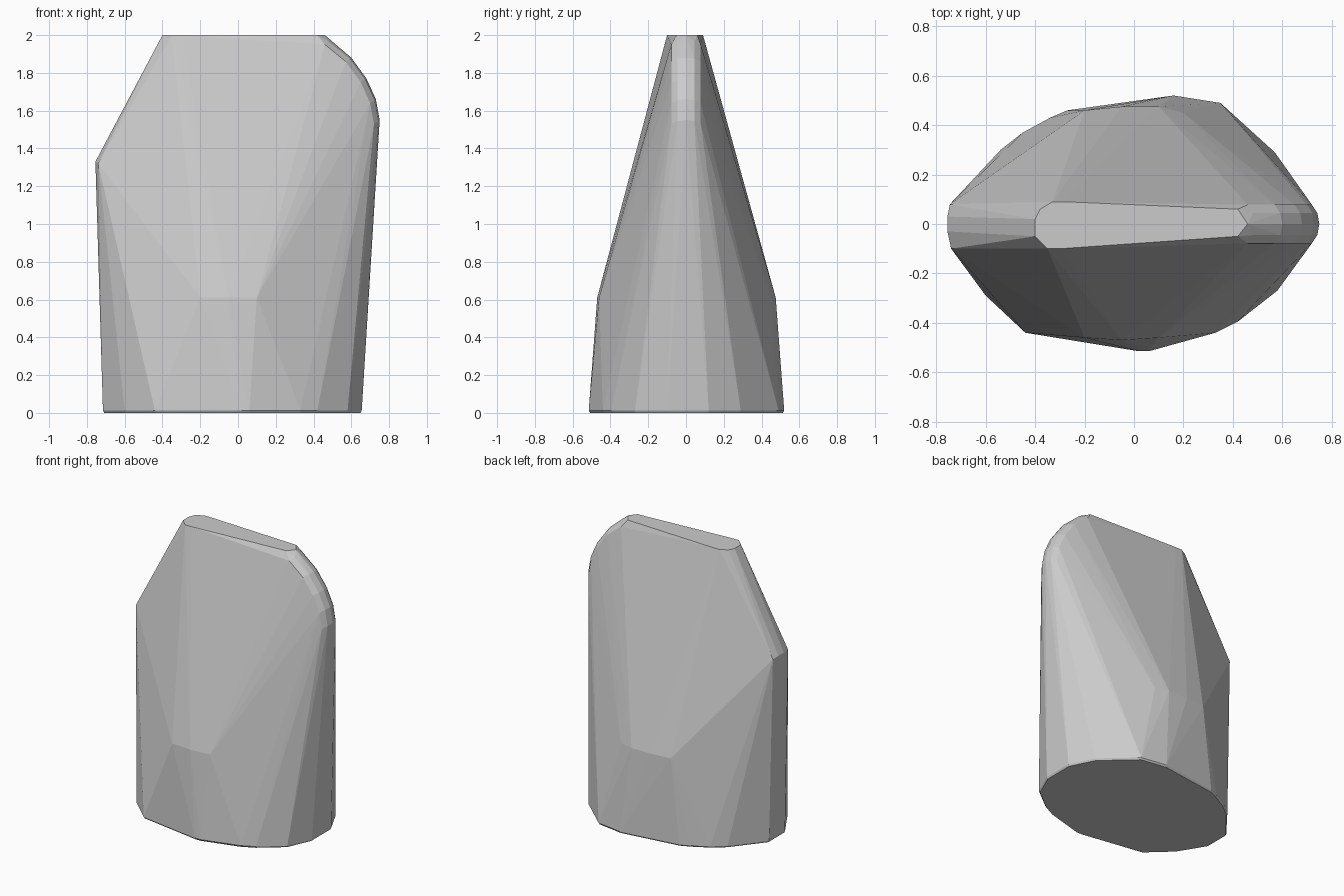
import bpy, bmesh

# Base outline (x, y), counter-clockwise from the left end
base = [(-0.715, 0.08), (-0.715, -0.10), (-0.60, -0.29), (-0.44, -0.44),
        (0.02, -0.515), (0.06, -0.515), (0.33, -0.44), (0.42, -0.395),
        (0.58, -0.27), (0.655, -0.10), (0.655, 0.12), (0.57, 0.29),
        (0.35, 0.49), (0.16, 0.52), (-0.27, 0.46), (-0.34, 0.43),
        (-0.45, 0.37), (-0.54, 0.30)]
pts = [(x, y, 0.012) for x, y in base]
pts += [(x * 0.99, y * 0.985, 0.0) for x, y in base]

# Belly ridge where front and back start to slope inwards
pts += [(x, y, 0.61) for x, y in
        [(-0.20, -0.46), (-0.05, -0.47), (0.10, -0.46),
         (-0.20, 0.46), (-0.05, 0.475), (0.10, 0.475), (0.20, 0.45)]]

# Narrow top strip
pts += [(x, y, 2.0) for x, y in
        [(-0.40, 0.02), (-0.40, -0.05), (-0.35, -0.10), (-0.30, -0.10),
         (0.42, -0.05), (0.46, 0.0), (0.42, 0.06), (-0.28, 0.09),
         (-0.33, 0.09), (-0.38, 0.06)]]

# Left shoulder
pts += [(-0.755, -0.03, 1.33), (-0.755, 0.03, 1.33),
        (-0.74, -0.10, 1.32), (-0.745, 0.08, 1.32)]

# Rounded right shoulder: centre ridge with inset edges on both sides
arc = [(0.49, 1.97), (0.60, 1.88), (0.68, 1.77), (0.73, 1.66), (0.75, 1.55)]
for x, z in arc:
    pts.append((x, 0.0, z))
    for s in (-1, 1):
        pts.append((x - 0.008, s * 0.045, z - 0.005))
        pts.append((x - 0.03, s * 0.078, z - 0.02))

# Wrap all sections in one faceted solid
bm = bmesh.new()
for p in pts:
    bm.verts.new(p)
res = bmesh.ops.convex_hull(bm, input=bm.verts[:])
junk = {g for g in res["geom_interior"] + res["geom_unused"]
        if isinstance(g, bmesh.types.BMVert)}
bmesh.ops.delete(bm, geom=list(junk), context='VERTS')
bmesh.ops.dissolve_limit(bm, angle_limit=0.01, verts=bm.verts[:], edges=bm.edges[:])
bmesh.ops.recalc_face_normals(bm, faces=bm.faces[:])
mesh = bpy.data.meshes.new("faceted_block")
bm.to_mesh(mesh)
bm.free()
obj = bpy.data.objects.new("faceted_block", mesh)
bpy.context.collection.objects.link(obj)
